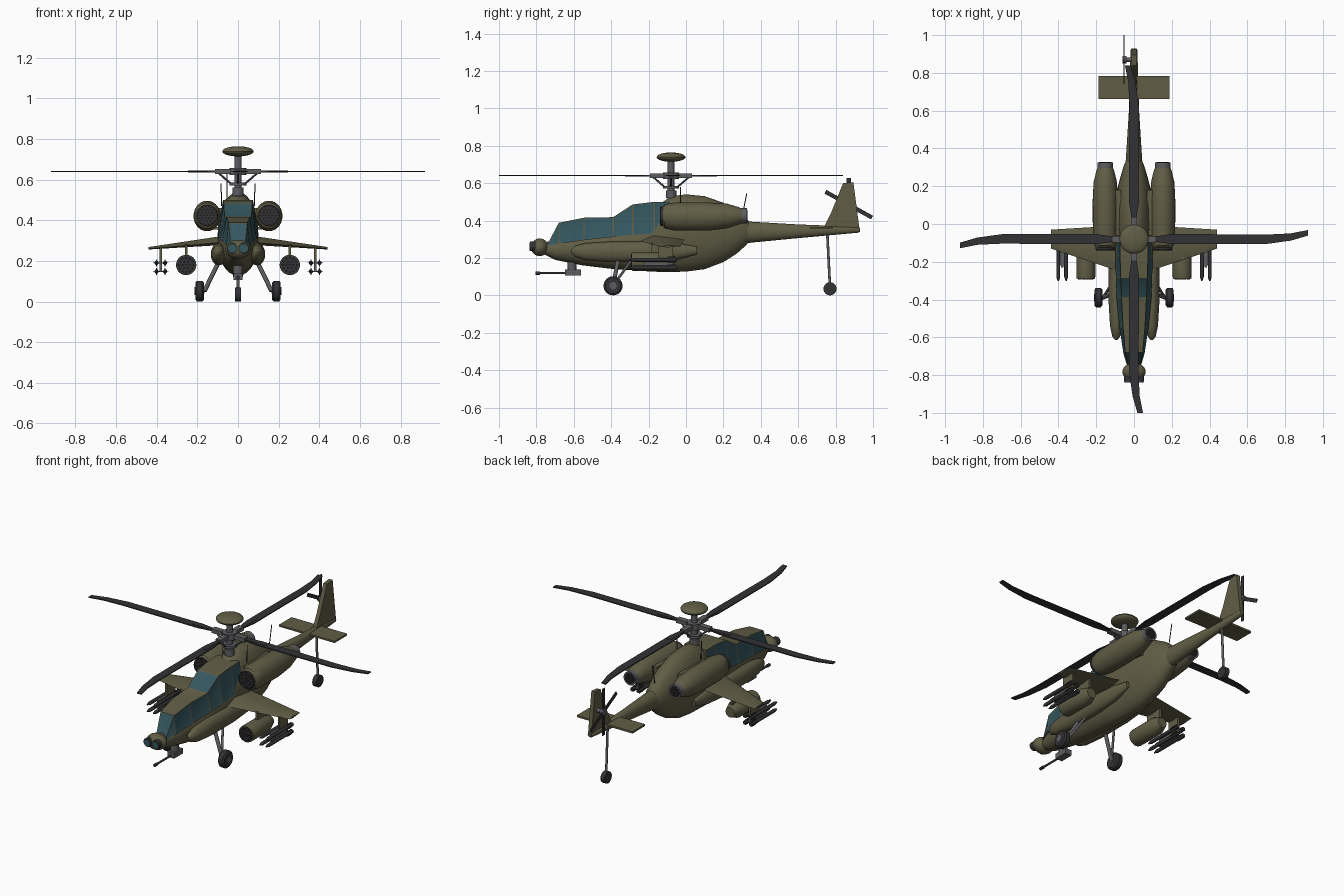
import bpy, bmesh, math
from mathutils import Vector, Matrix

if "Cube" in bpy.data.objects:
    bpy.data.objects.remove(bpy.data.objects["Cube"])


def material(name, r, g, b):
    m = bpy.data.materials.new(name)
    m.use_nodes = True
    m.diffuse_color = (r, g, b, 1)
    m.node_tree.nodes["Principled BSDF"].inputs["Base Color"].default_value = (r, g, b, 1)
    return m


OLIVE = material("olive_paint", .118, .11, .06)
GLASS = material("teal_glass", .035, .095, .115)
DARK = material("dark_rotor", .032, .032, .035)
METAL = material("grey_metal", .11, .11, .12)
BLACK = material("black_holes", .012, .012, .013)
made = []


def finish(name, bm, *mats):
    bmesh.ops.recalc_face_normals(bm, faces=bm.faces)
    me = bpy.data.meshes.new(name)
    bm.to_mesh(me)
    bm.free()
    for m in mats:
        me.materials.append(m)
    ob = bpy.data.objects.new(name, me)
    bpy.context.collection.objects.link(ob)
    made.append(ob)
    return ob


def rod(name, a, b, r1, mat, r2=None, n=16):
    """Cylinder or cone between two points."""
    a, b = Vector(a), Vector(b)
    bm = bmesh.new()
    turn = (b - a).to_track_quat('Z', 'Y').to_matrix().to_4x4()
    bmesh.ops.create_cone(bm, cap_ends=True, segments=n, radius1=r1,
                          radius2=r1 if r2 is None else r2, depth=(b - a).length,
                          matrix=Matrix.Translation((a + b) / 2) @ turn)
    return finish(name, bm, mat)


def box(name, centre, size, mat, turn=Matrix()):
    bm = bmesh.new()
    bmesh.ops.create_cube(bm, size=1, matrix=Matrix.Translation(centre) @ turn @ Matrix.Diagonal((*size, 1)))
    return finish(name, bm, mat)


def ball(name, centre, size, mat):
    bm = bmesh.new()
    bmesh.ops.create_uvsphere(bm, u_segments=28, v_segments=16, radius=1,
                              matrix=Matrix.Translation(centre) @ Matrix.Diagonal((*size, 1)))
    return finish(name, bm, mat)


def skin(bm, rings):
    """Join matching rings of points with quads and cap both ends."""
    vs = [[bm.verts.new(p) for p in ring] for ring in rings]
    n = len(vs[0])
    for r0, r1 in zip(vs, vs[1:]):
        for i in range(n):
            bm.faces.new((r0[i], r0[(i + 1) % n], r1[(i + 1) % n], r1[i]))
    bm.faces.new(vs[0])
    bm.faces.new(vs[-1])


def tube(name, sections, mat, x=0, n=28):
    """Elliptic loft along y from (y, bottom, top, half width)."""
    bm = bmesh.new()
    angles = [math.tau * i / n for i in range(n)]
    skin(bm, [[(x + w * math.cos(a), y, (lo + hi) / 2 + (hi - lo) / 2 * math.sin(a))
               for a in angles] for y, lo, hi, w in sections])
    return finish(name, bm, mat)


def slab(name, outline, thick, mat, matrix):
    """Flat outline extruded evenly to both sides, then placed."""
    bm = bmesh.new()
    skin(bm, [[matrix @ Vector((u, v, k * thick / 2)) for u, v in outline] for k in (-1, 1)])
    return finish(name, bm, mat)


def hole_rings(name, x, y, z, spacing, r, rings):
    for k in range(rings):
        for i in range(max(1, 6 * k)):
            a = math.tau * i / max(1, 6 * k)
            px, pz = x + k * spacing * math.cos(a), z + k * spacing * math.sin(a)
            rod(name, (px, y + .003, pz), (px, y - .003, pz), r, BLACK, n=8)


# Fuselage and tail boom
tube("fuselage", [(-.76, .22, .28, .03), (-.7, .19, .30, .052), (-.55, .16, .34, .076),
                  (-.4, .142, .37, .092), (-.2, .128, .44, .1), (-.13, .125, .495, .1), (-.08, .125, .53, .1),
                  (0, .127, .54, .1), (.1, .14, .53, .098), (.2, .178, .495, .085),
                  (.27, .222, .455, .066), (.32, .267, .415, .05), (.34, .29, .39, .036)], OLIVE)
tube("tail_boom", [(.25, .27, .40, .05), (.36, .283, .393, .042), (.6, .306, .379, .027),
                   (.92, .335, .367, .018), (.93, .34, .362, .012)], OLIVE)

# Canopy: glass sides and windshields, painted roofs and frames
bm = bmesh.new()
stations = [(-.74, .262, .04, .275, .034), (-.68, .275, .057, .388, .046), (-.545, .295, .077, .415, .058),
            (-.39, .312, .092, .418, .066), (-.285, .32, .096, .486, .07),
            (-.17, .328, .099, .50, .074), (-.09, .336, .1, .50, .074)]
skin(bm, [[(-wb, y, zb), (wb, y, zb), (wt, y, zt), (-wt, y, zt)] for y, zb, wb, zt, wt in stations])
bm.normal_update()
bmesh.ops.recalc_face_normals(bm, faces=bm.faces)
panes = [f for f in bm.faces if abs(f.normal.x) > .5 or (f.normal.z > .3 and f.normal.y < -.3)]
bmesh.ops.inset_individual(bm, faces=panes, thickness=.005, depth=-.001)
for f in panes:
    f.material_index = 1
finish("canopy", bm, OLIVE, GLASS)

# Nose sensor turret
ball("nose_turret", (0, -.782, .257), (.062, .047, .047), OLIVE)
for s in (-1, 1):
    rod("sensor_housing", (s * .028, -.78, .262), (s * .028, -.834, .262), .026, DARK)
    rod("sensor_lens", (s * .028, -.83, .262), (s * .028, -.838, .262), .021, GLASS)

# Chin gun
rod("gun_mount", (0, -.61, .12), (0, -.61, .19), .024, METAL)
box("gun_body", (0, -.605, .122), (.045, .085, .032), METAL)
rod("gun_barrel", (0, -.64, .119), (0, -.8, .119), .006, DARK)
rod("gun_muzzle", (0, -.78, .119), (0, -.805, .119), .009, DARK)

for s in (-1, 1):
    # Cheek fairing
    tube("cheek_fairing", [(-.615, .228, .244, .006), (-.595, .207, .264, .021), (-.54, .188, .279, .033),
                           (-.42, .178, .287, .04), (-.2, .178, .288, .04), (-.05, .19, .28, .032),
                           (.06, .22, .26, .012)], OLIVE, x=s * .094)

    # Engine pod
    tube("engine", [(-.13, .378, .47, .046), (-.115, .358, .486, .058), (-.06, .346, .496, .066),
                    (.12, .346, .496, .067), (.22, .358, .49, .062), (.28, .378, .472, .048),
                    (.3, .386, .464, .04)], OLIVE, x=s * .152)
    rod("engine_intake", (s * .152, -.12, .424), (s * .152, -.136, .424), .052, DARK, n=24)
    hole_rings("intake_hole", s * .152, -.136, .424, .015, .0045, 4)
    rod("engine_exhaust", (s * .152, .28, .425), (s * .152, .326, .425), .041, METAL, n=24)
    rod("exhaust_opening", (s * .152, .32, .425), (s * .152, .328, .425), .032, BLACK, n=24)
    box("engine_mount", (s * .1, .06, .42), (.06, .24, .08), OLIVE)

    # Stub wing
    bm = bmesh.new()
    skin(bm, [[(s * x, y0, z - t * .4), (s * x, y0 + .3 * (y1 - y0), z + t), (s * x, y1, z),
               (s * x, y0 + .3 * (y1 - y0), z - t)]
              for x, y0, y1, z, t in ((.08, -.25, -.008, .3, .022), (.44, -.13, -.03, .262, .006))])
    finish("stub_wing", bm, OLIVE)

    # Rocket pod
    px = s * .255
    box("pod_pylon", (px, -.13, .25), (.014, .11, .06), OLIVE)
    tube("rocket_pod", [(-.288, .132, .228, .048), (-.28, .13, .23, .05), (-.11, .13, .23, .05),
                        (-.06, .15, .21, .03)], OLIVE, x=px)
    rod("pod_face", (px, -.28, .18), (px, -.291, .18), .045, DARK, n=24)
    hole_rings("rocket_tube", px, -.291, .18, .0175, .006, 3)

    # Missile rack with four missiles
    mx = s * .38
    box("rack_pylon", (mx, -.11, .22), (.012, .08, .095), OLIVE)
    box("missile_rack", (mx, -.15, .17), (.012, .16, .05), METAL)
    for dx in (-.021, .021):
        for dz in (.148, .19):
            x = mx + dx
            box("missile_rail", (mx + dx / 2, -.15, dz), (.024, .14, .005), METAL)
            rod("missile_body", (x, -.05, dz), (x, -.28, dz), .0105, DARK)
            rod("missile_nose", (x, -.28, dz), (x, -.303, dz), .0105, DARK, .003)
            for size in ((.034, .04, .003), (.003, .04, .034)):
                box("missile_fins", (x, -.08, dz), size, DARK)

    # Main landing gear
    hub = (s * .165, -.39, .052)
    rod("gear_leg", (s * .09, -.36, .205), hub, .011, METAL)
    rod("gear_brace", (s * .1, -.29, .19), hub, .007, METAL)
    rod("gear_axle", hub, (s * .19, -.39, .052), .012, METAL)
    for x0, x1, r0, r1 in ((.168, .176, .042, .051), (.176, .202, .051, .051), (.202, .21, .051, .042)):
        rod("main_wheel", (s * x0, -.39, .051), (s * x1, -.39, .051), r0, DARK, r1, n=24)
    rod("wheel_cap", (s * .205, -.39, .051), (s * .213, -.39, .051), .02, METAL)

    # Roof whip
    rod("roof_whip", (s * .08, -.03, .47), (s * .084, -.03, .58), .0025, DARK, n=6)

rod("spine_whip", (0, .3, .42), (0, .325, .545), .0025, DARK, n=6)

# Tail wheel
rod("tail_strut", (0, .755, .34), (0, .77, .04), .007, METAL)
rod("tail_wheel", (-.014, .77, .035), (.014, .77, .035), .035, DARK, n=24)

# Tail fin and stabilizer
side = Matrix(((0, 0, 1, 0), (1, 0, 0, 0), (0, 1, 0, 0), (0, 0, 0, 1)))
slab("tail_fin", [(.735, .36), (.775, .44), (.84, .6), (.895, .605), (.928, .35)], .024, OLIVE, side)
box("stabilizer", (0, .723, .361), (.376, .122, .011), OLIVE)

# Tail rotor with scissor blades
rotor = Vector((-.053, .87, .485))
rod("tail_rotor_shaft", (0, .87, .485), rotor, .012, METAL)
rod("tail_rotor_hub", rotor + Vector((-.008, 0, 0)), rotor + Vector((.014, 0, 0)), .02, METAL)
for angle in (90, -29):
    box("tail_rotor_blade", rotor, (.005, .285, .022), DARK, Matrix.Rotation(math.radians(angle), 4, 'X'))

# Main rotor mast, hub and radar dome
my = -.08
for name, z0, z1, r in (("rotor_mast", .5, .73, .018), ("mast_collar", .52, .56, .028),
                        ("swash_plate", .572, .586, .042), ("rotor_hub", .622, .658, .042)):
    rod(name, (0, my, z0), (0, my, z1), r, METAL, n=24)
ball("radar_dome", (0, my, .739), (.077, .077, .025), OLIVE)

# Main rotor blades with swept tips
blade = [(.1, -.012), (.2, -.027), (.7, -.026), (.83, -.008), (.92, .018),
         (.92, .048), (.83, .03), (.7, .024), (.2, .027), (.1, .012)]
for i in range(4):
    spin = Matrix.Translation((0, my, 0)) @ Matrix.Rotation(i * math.pi / 2, 4, 'Z')
    slab("main_rotor_blade", blade, .006, DARK, spin @ Matrix.Translation((0, 0, .64)))
    box("blade_grip", spin @ Vector((.075, 0, .64)), (.075, .034, .024), METAL, spin.to_3x3().to_4x4())
    box("blade_cuff", spin @ Vector((.17, 0, .64)), (.15, .024, .009), DARK, spin.to_3x3().to_4x4())
    rod("pitch_link", spin @ Vector((.035, 0, .58)), spin @ Vector((.095, 0, .632)), .005, METAL, n=8)

# Smooth curved surfaces while keeping crisp edges
bpy.ops.object.select_all(action='DESELECT')
for ob in made:
    ob.select_set(True)
bpy.context.view_layer.objects.active = made[0]
bpy.ops.object.shade_smooth_by_angle(angle=math.radians(32))
